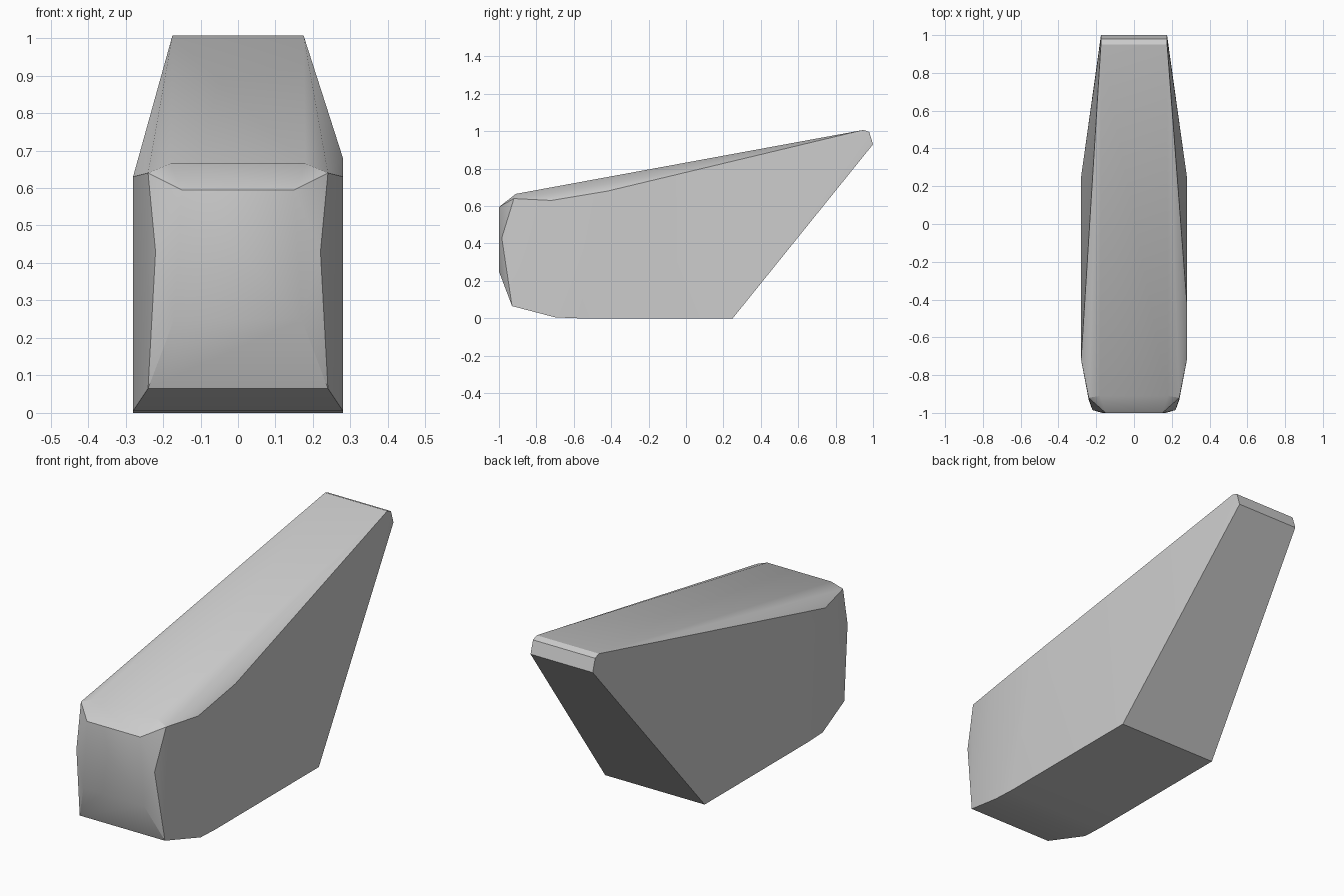
import bpy
import bmesh
import math

cube = bpy.data.objects.get("Cube")
if cube:
    bpy.data.objects.remove(cube, do_unlink=True)

# Plain grey finish
grey = bpy.data.materials.new("plain_grey")
grey.use_nodes = True
colour = (0.6, 0.6, 0.6, 1.0)
grey.diffuse_color = colour
grey.node_tree.nodes["Principled BSDF"].inputs["Base Color"].default_value = colour

# Corners of one half, mirrored across x
half = [
    (0.28, -0.58, 0.0), (0.28, 0.25, 0.0),         # base
    (0.28, -0.70, 0.005), (0.24, -0.93, 0.065),    # lower front bevel
    (0.17, -1.0, 0.25), (0.15, -1.0, 0.595),       # nose plate
    (0.22, -0.985, 0.43),                          # nose cheek
    (0.24, -0.92, 0.64), (0.18, -0.91, 0.665),     # brow
    (0.28, -0.72, 0.63),                           # shoulder
    (0.175, 0.95, 1.007), (0.175, 0.98, 0.995),    # raised tail
    (0.175, 1.0, 0.93),
]
# The left shoulder rises a little further back
extra = [(0.28, -0.42, 0.68)]
points = [(s * x, y, z) for x, y, z in half for s in (1, -1)] + extra

# Faceted wedge body wrapped around the corners
bm = bmesh.new()
for p in points:
    bm.verts.new(p)
hull = bmesh.ops.convex_hull(bm, input=bm.verts[:])
loose = [v for v in bm.verts if not v.link_faces]
bmesh.ops.delete(bm, geom=loose, context="VERTS")
bmesh.ops.dissolve_limit(bm, angle_limit=math.radians(0.5),
                         verts=bm.verts[:], edges=bm.edges[:])
bmesh.ops.recalc_face_normals(bm, faces=bm.faces[:])
mesh = bpy.data.meshes.new("wedge_body")
bm.to_mesh(mesh)
bm.free()
mesh.materials.append(grey)
body = bpy.data.objects.new("wedge_body", mesh)
bpy.context.scene.collection.objects.link(body)

# Soft shading across shallow bends, sharp elsewhere
bpy.ops.object.select_all(action="DESELECT")
body.select_set(True)
bpy.context.view_layer.objects.active = body
bpy.ops.object.shade_smooth_by_angle(angle=math.radians(30))
